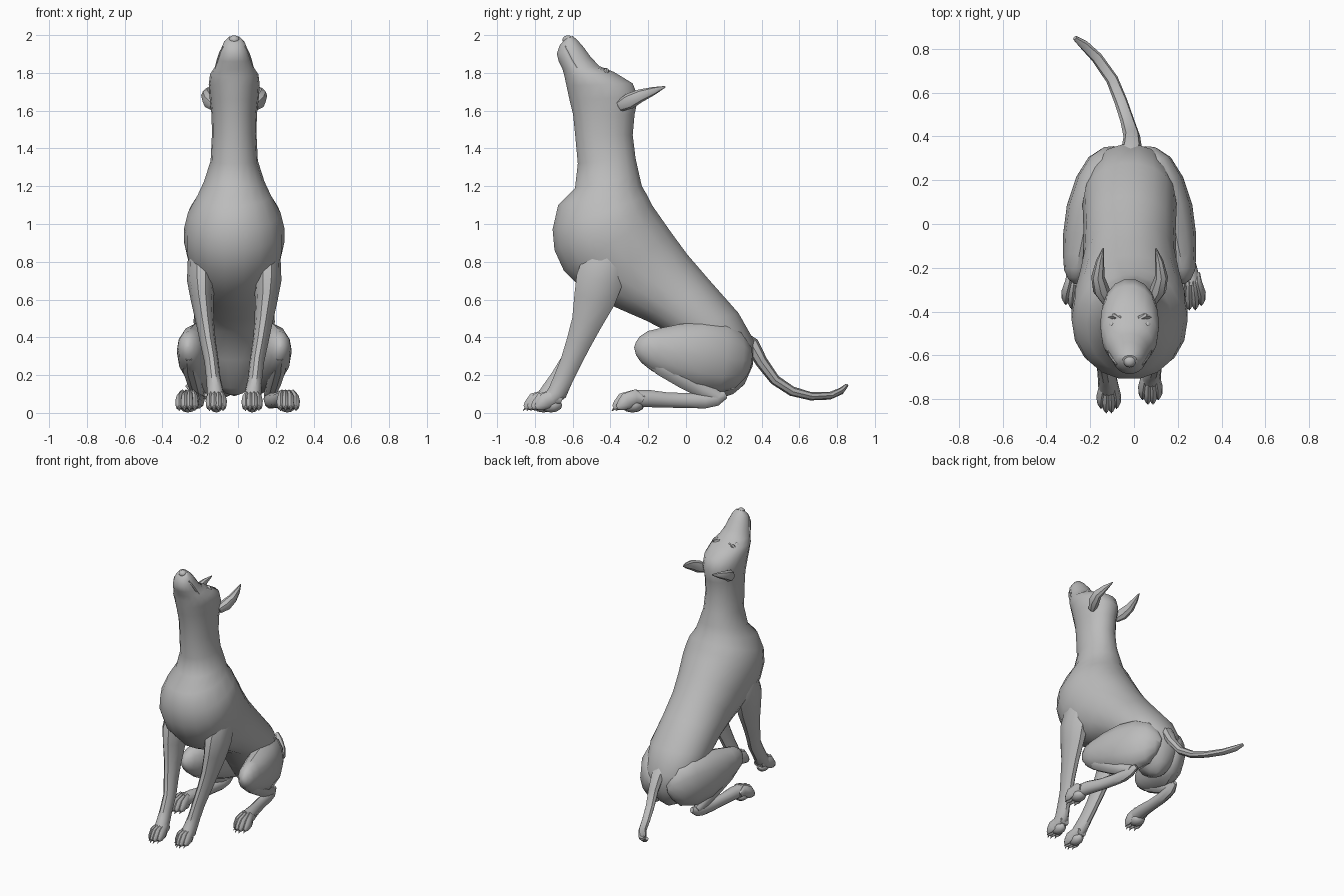
import bpy, bmesh, math
from mathutils import Vector, Matrix

cube = bpy.data.objects.get("Cube")
if cube:
    bpy.data.objects.remove(cube, do_unlink=True)

CENTRE = -0.02   # x of the animal's own mid-plane
UNIT = 0.01      # coordinates below are in hundredths

coat = bpy.data.materials.new("plain grey coat")
coat.use_nodes = True
grey = (0.5, 0.5, 0.5, 1)
coat.diffuse_color = grey
coat.node_tree.nodes["Principled BSDF"].inputs["Base Color"].default_value = grey


def finish(name, bm):
    """Turn a bmesh into a smooth shaded object."""
    bmesh.ops.recalc_face_normals(bm, faces=bm.faces)
    mesh = bpy.data.meshes.new(name)
    bm.to_mesh(mesh)
    bm.free()
    mesh.materials.append(coat)
    obj = bpy.data.objects.new(name, mesh)
    bpy.context.collection.objects.link(obj)
    bpy.ops.object.select_all(action='DESELECT')
    obj.select_set(True)
    bpy.context.view_layer.objects.active = obj
    bpy.ops.object.shade_smooth_by_angle(angle=math.radians(40))


def loft(name, rings, sides, power=1.0):
    """Skin a row of oval rings, each given as centre, half axis u, half axis v."""
    bm = bmesh.new()
    rows = []
    for centre, u, v in rings:
        row = []
        for i in range(sides):
            a = math.tau * i / sides
            c, s = math.cos(a), math.sin(a)
            c = math.copysign(abs(c) ** power, c)
            s = math.copysign(abs(s) ** power, s)
            row.append(bm.verts.new(centre + u * c + v * s))
        rows.append(row)
    for low, high in zip(rows, rows[1:]):
        for i in range(sides):
            j = (i + 1) % sides
            bm.faces.new((low[i], low[j], high[j], high[i]))
    bm.faces.new(rows[0])
    bm.faces.new(rows[-1])
    finish(name, bm)


def tube(name, points, side=1, sides=10):
    """Loft along a path of (x, y, z, half width, half depth)."""
    places = [Vector((CENTRE + side * x * UNIT, y * UNIT, z * UNIT))
              for x, y, z, w, d in points]
    rings = []
    for i, p in enumerate(places):
        t = (places[min(i + 1, len(places) - 1)] - places[max(i - 1, 0)]).normalized()
        u = Vector((1, 0, 0))
        u = (u - t * u.dot(t)).normalized()
        v = t.cross(u)
        rings.append((p, u * points[i][3] * UNIT, v * points[i][4] * UNIT))
    loft(name, rings, sides)


def ball(name, place, radii, side=1):
    """Low-poly ellipsoid."""
    bm = bmesh.new()
    x, y, z = place
    spot = Vector((CENTRE + side * x * UNIT, y * UNIT, z * UNIT))
    bmesh.ops.create_uvsphere(
        bm, u_segments=10, v_segments=6, radius=UNIT,
        matrix=Matrix.Translation(spot) @ Matrix.Diagonal((*radii, 1)))
    finish(name, bm)


def trunk(name, sections, sides):
    """Loft from (front y, front z, back y, back z, half width) sections."""
    rings = []
    for fy, fz, by, bz, w in sections:
        front = Vector((CENTRE, fy * UNIT, fz * UNIT))
        back = Vector((CENTRE, by * UNIT, bz * UNIT))
        rings.append(((front + back) / 2, Vector((w * UNIT, 0, 0)), (back - front) / 2))
    loft(name, rings, sides, 0.95)


# Rump, belly, chest, neck and head as one continuous skin
trunk("body_and_head", [
    (22, 9, 25, 10, 1),
    (17, 9.5, 31, 15, 6),
    (10, 13, 35.5, 25, 13),
    (1, 28, 36.5, 38, 19),
    (-10, 43, 28, 53, 21.5),
    (-22, 49, 13, 70, 21),
    (-36, 55, 1, 84, 21.5),
    (-53, 63, -7, 95, 24),
    (-65, 75, -14, 105, 26.5),
    (-70, 86, -17.5, 110, 26.5),
    (-71, 97, -20, 115, 24.5),
    (-68, 110, -23, 120, 19.5),
    (-59, 119, -24.5, 126, 16),
    (-57.5, 132, -26.5, 135, 12.5),
    (-59, 148, -28, 147, 11.8),
    (-60, 158, -27, 158, 12),
    (-62, 166, -25, 167, 13),
    (-63.5, 173, -28, 174.5, 13.5),
    (-64.5, 178, -38, 180.5, 12.8),
    (-65.5, 182, -45.5, 183.5, 10.5),
    (-67.5, 186, -50, 188, 8.8),
    (-68.5, 190, -54, 193.5, 7.4),
    (-67, 194.5, -57.5, 197.5, 5.6),
    (-64, 198, -60, 199.5, 3.2),
], 18)

# Nose pad
ball("nose", (0, -62.5, 197.5), (3, 3, 2.4))

# Tail sweeping back and to one side
tube("tail", [
    (0, 29, 40, 5, 4),
    (1, 35, 36, 4.6, 4),
    (1, 40, 27, 3.8, 3.3),
    (-1, 47, 17.5, 3.2, 2.8),
    (-4, 56, 11.5, 3, 2.6),
    (-8, 66, 8.8, 2.8, 2.2),
    (-15, 76, 9, 2.6, 2),
    (-21, 82, 11.5, 2.3, 1.8),
    (-25, 85, 14.5, 1.2, 1),
], sides=8)


def paw(name, x, y, side, splay, width):
    """Four arched toes with claws, fanned around the paw."""
    for n in range(4):
        off = n - 1.5
        reach = 2 if n in (1, 2) else 0
        cx = x + off * width / 3.2
        tx = cx + off * 0.8 + splay
        tube(f"{name}_toe_{n}", [
            (cx, y + 8, 7, 1.2, 2),
            (cx, y + 4, 8.5, 2, 4),
            (tx, y - 1 - reach, 6.3, 2.1, 4.3),
            (tx, y - 4 - reach, 3.8, 1.9, 2.9),
            (tx, y - 6 - reach, 2.8, 0.9, 1.2),
        ], side, sides=8)
        tube(f"{name}_claw_{n}", [
            (tx, y - 5 - reach, 3, 0.8, 0.8),
            (tx, y - 6.8 - reach, 1.2, 0.25, 0.25),
        ], side, sides=6)
    ball(f"{name}_pad", (x, y + 2, 4), (width * 0.8, 6, 3.8), side)


for side, word in ((1, "left"), (-1, "right")):
    # Right foreleg stands further forward, left hind foot is turned further out
    step = 0 if side > 0 else -4
    turn = 1.8 if side > 0 else -1.8

    # Foreleg: shoulder, elbow, wrist
    tube(f"{word}_foreleg", [
        (13, -34, 100, 4, 7),
        (17, -41, 84, 7.5, 12.5),
        (17.5, -46, 70, 7.5, 13),
        (17, -48.5, 60, 6, 11.5),
        (15.5, -52.5, 48, 4.8, 8.5),
        (14, -56.5, 38, 4.2, 7),
        (12, -61, 27, 3.8, 5.8),
        (11, -65 + step / 2, 18, 3.8, 5.4),
        (10, -68 + step, 11, 4.4, 5.4),
        (9.5, -72 + step, 7, 4.8, 4.3),
    ], side)
    paw(f"{word}_front", 9.5, -73.5 + step, side, 0, 5)

    # Folded thigh, narrow at the rump and splayed out towards the knee
    tube(f"{word}_thigh", [
        (6, 34, 27, 2, 3),
        (8, 32, 27.5, 5, 9),
        (11, 27, 28, 8.5, 15.5),
        (14.5, 18, 29, 10.5, 19),
        (18.5, 6, 30.5, 10.5, 18),
        (21, -6, 32, 9.5, 15),
        (23, -16, 33.5, 7.5, 11.5),
        (24, -22, 35, 6, 8.5),
        (24.5, -25.5, 35.5, 3.5, 5),
        (24.5, -27, 36, 1, 1.5),
    ], side, sides=12)
    # Shank folded back to the hock
    tube(f"{word}_shank", [
        (24, -22, 32, 4, 5),
        (23, -12, 25, 5, 6),
        (21, 0, 17.5, 4.5, 5.5),
        (19.5, 9, 12, 3.5, 4.5),
        (18.5, 17, 8, 2.8, 3.5),
    ], side)
    # Long hind foot lying along the ground
    tube(f"{word}_hind_foot", [
        (17.5, 21, 9.5, 1.5, 2),
        (18.5, 16, 7.5, 3, 4),
        (19.2, 10, 6.5, 3.5, 4.3),
        (20.5, 2, 6.5, 3.6, 4.2),
        (22.5 + turn / 2, -10, 6.8, 3.8, 4.2),
        (24.5 + turn, -20, 7.6, 4.4, 4.8),
        (26 + turn, -28, 7.5, 5, 4.8),
    ], side)
    paw(f"{word}_hind", 26.3 + turn, -30 - turn / 4 + step / 8, side, 0.5, 6.2)

    # Ear laid backwards, with a thin pointed tip
    tube(f"{word}_ear", [
        (10.5, -35, 162.5, 2.5, 3),
        (13, -30, 165, 3.8, 4.2),
        (14.5, -24, 168, 3, 3.4),
        (13.5, -17, 170.5, 1.9, 2.1),
        (12, -11, 172.7, 0.3, 0.4),
    ], side, sides=8)

    # Eye, brow and lip line
    ball(f"{word}_eye", (8, -46, 180.5), (1.8, 1.8, 1.8), side)
    tube(f"{word}_brow", [
        (4, -43, 181.5, 1, 1),
        (7, -42, 181, 1.8, 1.4),
        (10, -43, 178.5, 1, 1),
    ], side, sides=6)
    tube(f"{word}_lip", [
        (5.8, -64, 194, 0.5, 0.5),
        (7.3, -62, 190.5, 0.8, 0.9),
        (8.6, -60, 186.5, 0.8, 0.9),
        (10, -57.5, 182.5, 0.4, 0.5),
    ], side, sides=6)
